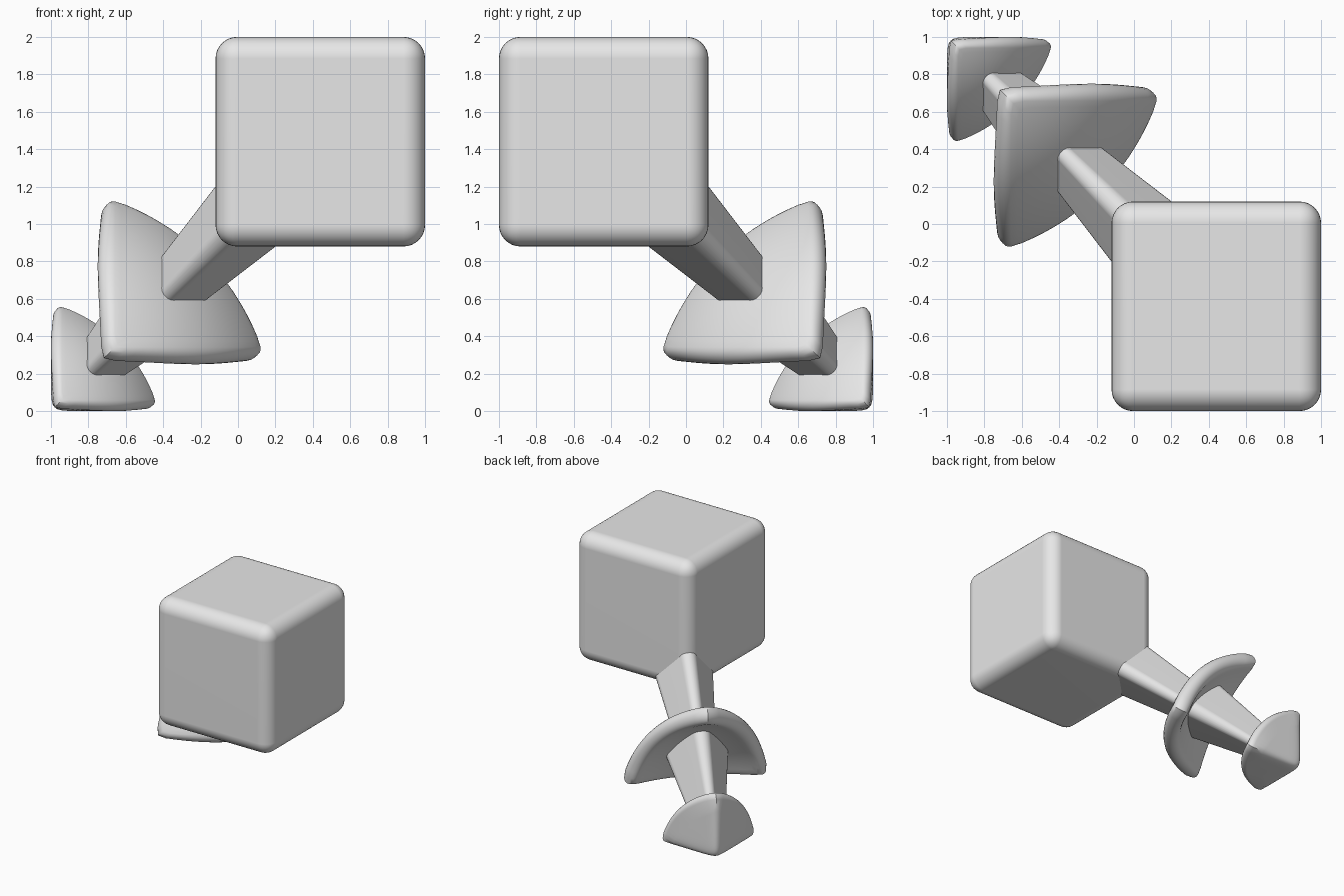
import bpy, bmesh, math
from mathutils import Vector

cube = bpy.data.objects.get("Cube")
if cube:
    bpy.data.objects.remove(cube, do_unlink=True)

grey = bpy.data.materials.new("plain grey")
grey.use_nodes = True
grey.diffuse_color = (0.8, 0.8, 0.8, 1)
grey.node_tree.nodes["Principled BSDF"].inputs["Base Color"].default_value = (0.8, 0.8, 0.8, 1)

ROOT3 = math.sqrt(3)
SIDES = 72


def spoke(phi):
    """Unit direction square to the diagonal axis; the lobes lie at 0, 120 and 240 degrees."""
    return [math.sqrt(2 / 3) * math.cos(phi - i * math.tau / 3) for i in range(3)]


def place(t, radius, phi):
    """Point at position t along the diagonal and a radius away from it."""
    a, b, c = (t + radius * e for e in spoke(phi))
    return Vector((a, -b, c + 1))


def finish(name, bm):
    bmesh.ops.recalc_face_normals(bm, faces=bm.faces)
    mesh = bpy.data.meshes.new(name)
    bm.to_mesh(mesh)
    bm.free()
    mesh.materials.append(grey)
    obj = bpy.data.objects.new(name, mesh)
    bpy.context.collection.objects.link(obj)
    bpy.context.view_layer.objects.active = obj
    obj.select_set(True)
    bpy.ops.object.shade_smooth_by_angle(angle=math.radians(40))
    obj.select_set(False)
    return obj


def loft(name, rings):
    """Skin closed rings of points and cap both ends."""
    bm = bmesh.new()
    loops = [[bm.verts.new(p) for p in ring] for ring in rings]
    n = len(loops[0])
    for low, high in zip(loops, loops[1:]):
        for i in range(n):
            j = (i + 1) % n
            bm.faces.new((low[i], low[j], high[j], high[i]))
    bm.faces.new(loops[0])
    bm.faces.new(loops[-1])
    return finish(name, bm)


def keep_flats(obj):
    obj.modifiers.new("flat faces", "WEIGHTED_NORMAL").keep_sharp = True


# Domed three-lobed plate
DOME, CENTRE, RIM = 0.24, -0.345, 0.07


def rim_radius(phi):
    slope = sum(max(0, -e) ** 14 for e in spoke(phi)) ** (1 / 14)
    depth = CENTRE + 0.75 - RIM
    return (-slope + math.sqrt(slope ** 2 + 4 * DOME * depth)) / (2 * DOME)


def dome_profile(phi, last_angle):
    """Upper surface from the axis outwards, then round the rim."""
    edge = rim_radius(phi)
    tilt = math.atan(2 * DOME * ROOT3 * edge)
    pts = []
    for i in range(12):
        r = edge * (0.01 + 0.99 * i / 12)
        pts.append((r + RIM * math.sin(tilt) * r / edge,
                    CENTRE - DOME * r * r + RIM * math.cos(tilt * r / edge) / ROOT3))
    for i in range(11):
        ang = math.radians(90 + (last_angle - 90) * i / 10) - tilt * (1 - i / 10)
        if last_angle == -90:
            ang = math.radians(90 - 18 * i) - tilt
        pts.append((edge + RIM * math.cos(ang),
                    CENTRE - DOME * edge ** 2 + RIM * math.sin(ang) / ROOT3))
    return edge, tilt, pts


def guard_profile(phi):
    edge, tilt, pts = dome_profile(phi, -90)
    for i in range(11, -1, -1):
        r = edge * (0.01 + 0.99 * i / 12)
        pts.append((r - RIM * math.sin(tilt) * r / edge,
                    CENTRE - DOME * r * r - RIM * math.cos(tilt * r / edge) / ROOT3))
    return pts


def pommel_profile(phi):
    edge, tilt, pts = dome_profile(phi, -40)
    soft = 0.045
    for i in range(16, -1, -1):
        r = edge * (0.005 + 0.92 * i / 16)
        pts.append((r, -0.75 + soft * math.log(sum(math.exp(-e * r / soft) for e in spoke(phi)))))
    return pts


def lobed_part(name, profile, scale, corner):
    angles = [i * math.tau / SIDES for i in range(SIDES)]
    columns = [[place(corner + (t + 0.75) * scale, r * scale, phi) for r, t in profile(phi)]
               for phi in angles]
    return loft(name, list(zip(*columns)))


lobed_part("guard_plate", guard_profile, 1, -0.75)
lobed_part("end_cap", pommel_profile, 0.638, -1)


# Tapered three-sided handles with rounded edges
def handle(name, ends):
    rings = []
    for t, width in ends:
        r = 0.16 * width
        reach = (width - 2 * r) / ROOT3
        ring = []
        for k in range(3):
            mid = k * math.tau / 3
            for i in range(9):
                ang = mid + math.radians(-60 + 15 * i)
                x = reach * math.cos(mid) + r * math.cos(ang)
                y = reach * math.sin(mid) + r * math.sin(ang)
                ring.append(place(t, math.hypot(x, y), math.atan2(y, x)))
        rings.append(ring)
    keep_flats(loft(name, rings))


handle("upper_handle", [(0.15, 0.51), (-0.36, 0.315)])
handle("lower_handle", [(-0.36, 0.52), (-0.77, 0.26)])

# Large rounded block
bm = bmesh.new()
bmesh.ops.create_cube(bm, size=1.12)
bmesh.ops.translate(bm, verts=bm.verts, vec=(0.44, -0.44, 1.44))
bmesh.ops.bevel(bm, geom=bm.edges[:], offset=0.115, segments=8, profile=0.5, affect="EDGES")
keep_flats(finish("head_block", bm))
